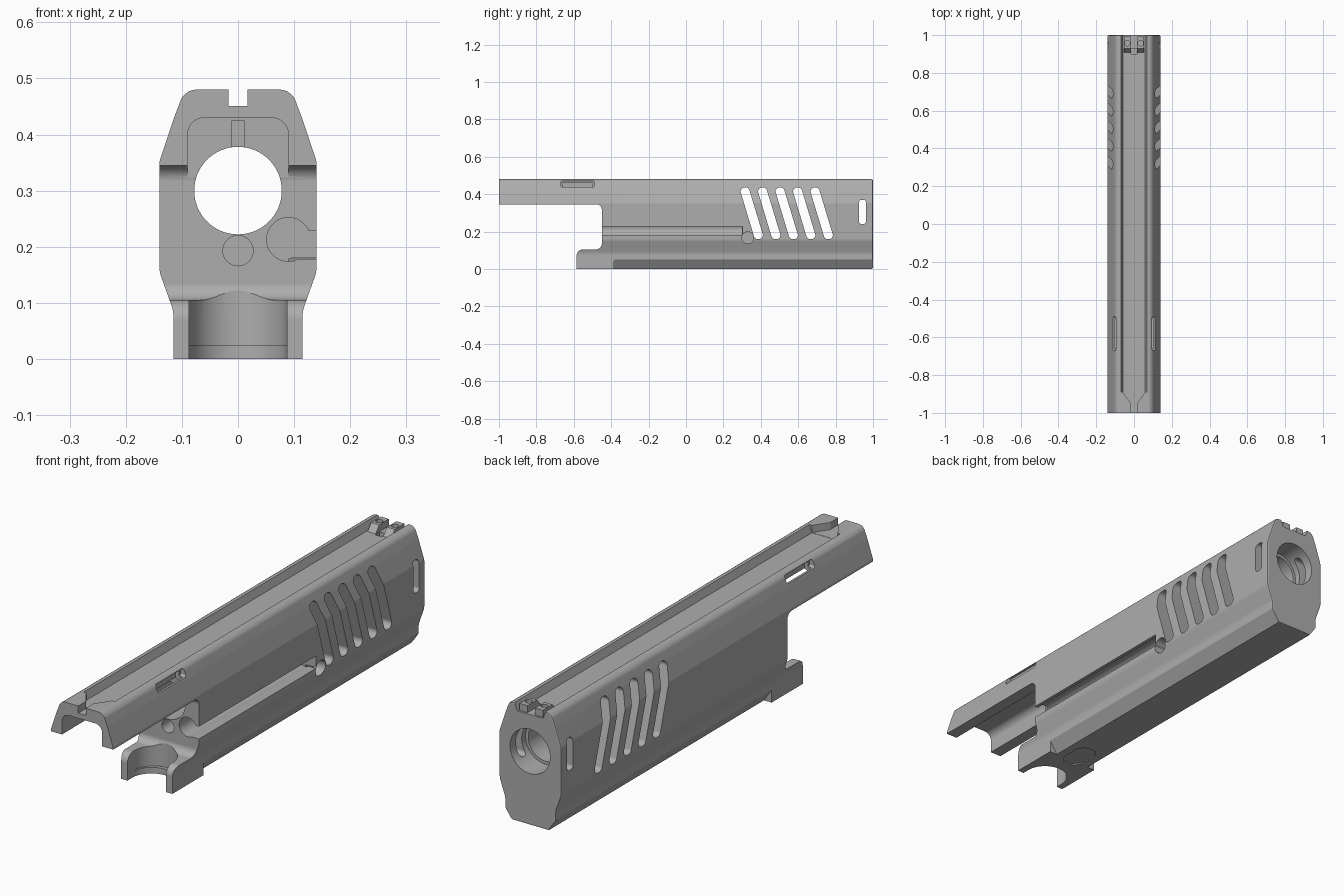
import bpy, bmesh, math
from mathutils import Vector

if "Cube" in bpy.data.objects:
    bpy.data.objects.remove(bpy.data.objects["Cube"])

grey = bpy.data.materials.new("mid_grey")
grey.use_nodes = True
grey.diffuse_color = (0.42, 0.42, 0.42, 1)
grey.node_tree.nodes["Principled BSDF"].inputs["Base Color"].default_value = (0.42, 0.42, 0.42, 1)


def rounded(points, steps=7):
    """Turn (u, v, radius) corners into a filleted outline."""
    out = []
    for i, (u, v, r) in enumerate(points):
        p = Vector((u, v))
        if r == 0:
            out.append(p)
            continue
        a = (Vector(points[i - 1][:2]) - p).normalized()
        b = (Vector(points[(i + 1) % len(points)][:2]) - p).normalized()
        half = a.angle(b) / 2
        centre = p + (a + b).normalized() * r / math.sin(half)
        s = p + a * r / math.tan(half) - centre
        e = p + b * r / math.tan(half) - centre
        for k in range(steps + 1):
            out.append(centre + s.lerp(e, k / steps).normalized() * r)
    return out


def circle(u, v, r, n=48):
    return [(u + r * math.cos(math.tau * k / n), v + r * math.sin(math.tau * k / n)) for k in range(n)]


def rect(u0, u1, v0, v1, r=0):
    return rounded([(u0, v0, r), (u1, v0, r), (u1, v1, r), (u0, v1, r)])


def mirrored(half):
    """Close a right-hand outline with its mirror image."""
    return half + [(-p[0],) + tuple(p[1:]) for p in reversed(half)]


def extrude(name, outline, axis, a, b, end_bevel=0):
    place = {"x": lambda u, v, w: (w, u, v),
             "y": lambda u, v, w: (u, w, v),
             "z": lambda u, v, w: (u, v, w)}[axis]
    bm = bmesh.new()
    ends = [[bm.verts.new(place(p[0], p[1], w)) for p in outline] for w in (a, b)]
    bm.faces.new(ends[0])
    cap = bm.faces.new(ends[1])
    n = len(outline)
    for i in range(n):
        j = (i + 1) % n
        bm.faces.new((ends[0][i], ends[0][j], ends[1][j], ends[1][i]))
    bmesh.ops.recalc_face_normals(bm, faces=bm.faces)
    if end_bevel:
        bmesh.ops.bevel(bm, geom=list(cap.edges), offset=end_bevel, segments=2,
                        profile=0.5, affect="EDGES")
    mesh = bpy.data.meshes.new(name)
    bm.to_mesh(mesh)
    bm.free()
    mesh.materials.append(grey)
    ob = bpy.data.objects.new(name, mesh)
    bpy.context.collection.objects.link(ob)
    return ob


def activate(ob):
    bpy.ops.object.select_all(action="DESELECT")
    ob.select_set(True)
    bpy.context.view_layer.objects.active = ob


def cut(target, outline, axis, a, b):
    cutter = extrude("cutter", outline, axis, a, b)
    cutter.hide_render = True
    mod = target.modifiers.new("cut", "BOOLEAN")
    mod.operation, mod.solver, mod.object = "DIFFERENCE", "EXACT", cutter
    activate(target)
    bpy.ops.object.modifier_apply(modifier=mod.name)
    bpy.data.objects.remove(cutter)


def finish(ob):
    activate(ob)
    bpy.ops.object.shade_smooth_by_angle(angle=math.radians(25))
    mod = ob.modifiers.new("weighted_normals", "WEIGHTED_NORMAL")
    mod.keep_sharp = True


# Outer shell, one cross-section along the whole length
section = mirrored([(0.115, 0, 0), (0.115, 0.085, 0.06), (0.14, 0.155, 0.05),
                    (0.14, 0.352, 0.03), (0.114, 0.43, 0.03), (0.095, 0.48, 0.03)])
body = extrude("shell_body", rounded(section, 5), "y", -1, 1, end_bevel=0.008)

# Open space under the front overhang, above the lower lip
cut(body, rounded([(-1.2, 0.345, 0), (-0.45, 0.345, 0.028), (-0.45, 0.105, 0.03),
                   (-0.585, 0.105, 0.035), (-0.585, -0.1, 0), (-1.2, -0.1, 0)]), "x", -0.3, 0.3)

# Channel under the overhang
cut(body, rounded([(-0.09, 0.2, 0), (0.09, 0.2, 0), (0.09, 0.43, 0.03), (-0.09, 0.43, 0.03)]),
    "y", -1.1, -0.451)

# Lower side bevels, ending behind the lip
for s in (1, -1):
    cut(body, [(s * 0.116, 0.052), (s * 0.079, -0.002), (s * 0.2, -0.002), (s * 0.2, 0.052)],
        "y", -0.385, 1.1)

# Scoop in the lip with a small ledge at its foot
for back, z0, z1 in ((-0.453, 0.025, 0.2), (-0.468, -0.1, 0.03)):
    cut(body, rounded([(-0.087, -0.8, 0), (0.087, -0.8, 0), (0.087, back, 0.086),
                       (-0.087, back, 0.086)], 14), "z", z0, z1)

# Main bore, rear counterbore, key slot and small guide hole
cut(body, circle(0, 0.3, 0.078, 64), "y", -0.7, 1.1)
cut(body, circle(0, 0.3, 0.09, 64), "y", 0.9, 1.1)
cut(body, rect(-0.011, 0.011, 0.35, 0.425), "y", -0.5, 0.1)
cut(body, circle(0, 0.193, 0.027, 32), "y", -0.5, 0.3)

# Side rod groove with its end hole, on the left side only
cut(body, circle(0.09, 0.213, 0.039), "y", -0.5, 0.3)
cut(body, rect(0.095, 0.2, 0.178, 0.228), "y", -0.5, 0.301)
cut(body, circle(0.33, 0.167, 0.032, 32), "x", 0.09, 0.2)

# Slanted vents and the upright rear slot, right through
for i in range(5):
    y = 0.285 + i * 0.0935
    cut(body, rounded([(y, 0.435, 0.02), (y + 0.05, 0.435, 0.02),
                       (y + 0.133, 0.16, 0.02), (y + 0.083, 0.16, 0.02)]), "x", -0.3, 0.3)
cut(body, rect(0.925, 0.962, 0.24, 0.37, 0.014), "x", -0.3, 0.3)

# Side windows in the overhang, open to the channel below
for s in (1, -1):
    cut(body, rect(-0.67, -0.49, 0.438, 0.47, 0.008), "x", s * 0.085, s * 0.3)
    cut(body, rect(-0.66, -0.5, 0.38, 0.46), "x", s * 0.07, s * 0.102)

# Top channel, narrowing to a slit between the front sight blocks
cut(body, mirrored([(0.058, 0.45), (0.074, 0.49)]), "y", -0.89, 1.1)
cut(body, mirrored([(0.058, -0.85), (0.058, -0.89), (0.017, -0.95), (0.017, -1.1)]), "z", 0.451, 0.6)
cut(body, rect(-0.015, 0.015, 0.9, 0.93), "z", 0.43, 0.6)

# Shallow six-sided recess underneath
cut(body, mirrored([(0.025, -0.41), (0.045, -0.38), (0.045, -0.3), (0.025, -0.27)]), "z", -0.1, 0.005)
finish(body)

# Rear sight posts, with a sloped front and a round pocket
for s, side in ((1, "left"), (-1, "right")):
    post = extrude("rear_sight_" + side, [(0.905, 0.448), (0.93, 0.478), (0.992, 0.478), (0.992, 0.448)],
                   "x", s * 0.017, s * 0.053)
    cut(post, circle(s * 0.035, 0.957, 0.014, 24), "z", 0.465, 0.6)
    finish(post)
